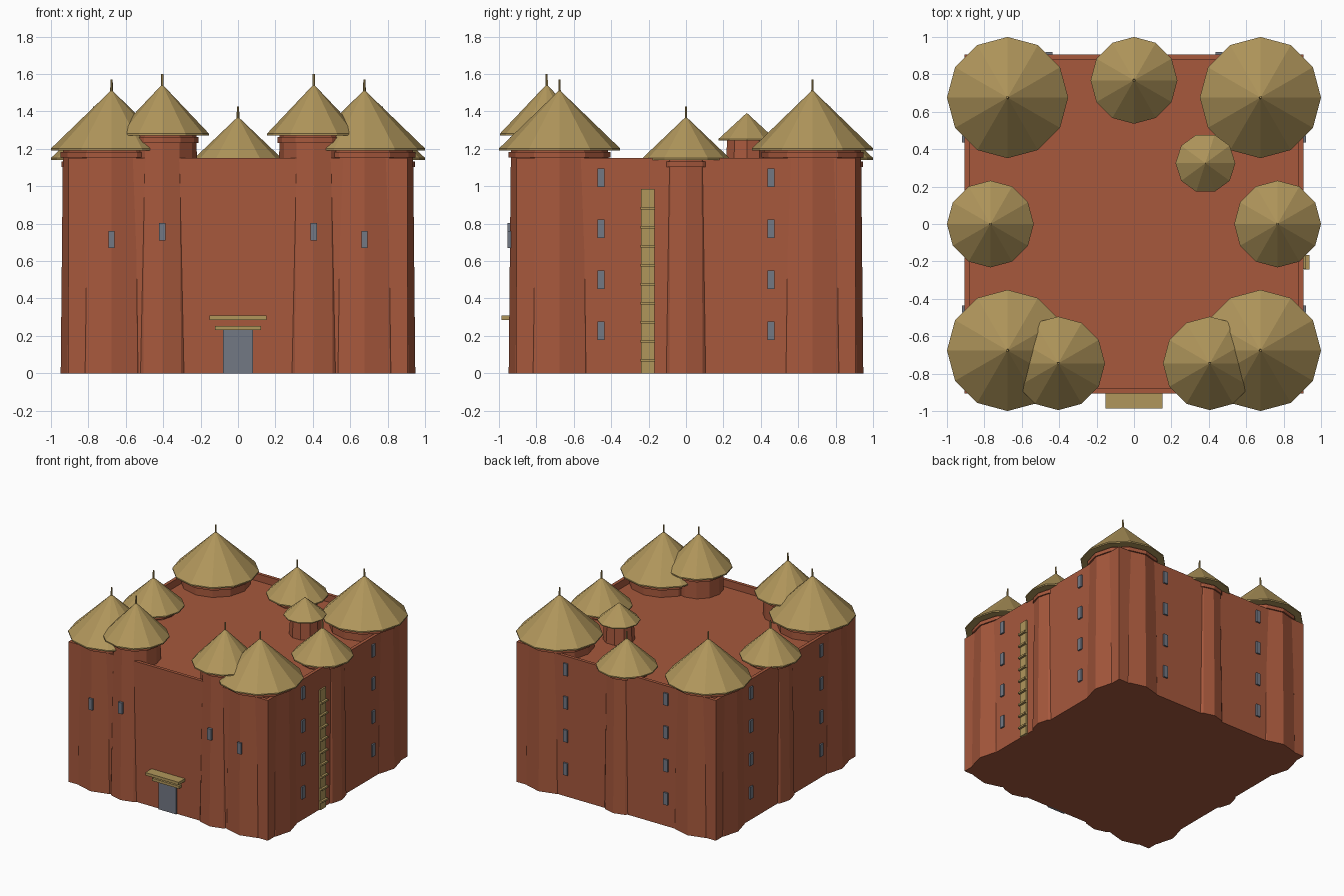
import bpy, bmesh, math
from mathutils import Vector

if "Cube" in bpy.data.objects:
    bpy.data.objects.remove(bpy.data.objects["Cube"])


def material(name, rgb):
    m = bpy.data.materials.new(name)
    m.diffuse_color = (*rgb, 1)
    m.use_nodes = True
    m.node_tree.nodes["Principled BSDF"].inputs["Base Color"].default_value = m.diffuse_color
    return m


CLAY = material("red_clay", (0.385, 0.098, 0.046))
THATCH = material("straw_thatch", (0.435, 0.305, 0.105))
SLATE = material("grey_slate", (0.171, 0.188, 0.231))


def finish(bm, name, mat):
    bmesh.ops.recalc_face_normals(bm, faces=bm.faces)
    me = bpy.data.meshes.new(name)
    bm.to_mesh(me)
    bm.free()
    me.materials.append(mat)
    ob = bpy.data.objects.new(name, me)
    bpy.context.collection.objects.link(ob)
    return ob


def box(name, lo, hi, mat):
    """Box between two corners."""
    bm = bmesh.new()
    bmesh.ops.create_cube(bm, size=1)
    lo, hi = Vector(lo), Vector(hi)
    for v in bm.verts:
        v.co = Vector([a + (b - a) * (c + 0.5) for a, b, c in zip(lo, hi, v.co)])
    return finish(bm, name, mat)


def lathe(name, x, y, profile, sides, mat):
    """Faceted solid from (radius, z) rings; radius 0 makes a tip."""
    bm = bmesh.new()
    rings = []
    for r, z in profile:
        if r == 0:
            rings.append([bm.verts.new((x, y, z))] * sides)
        else:
            rings.append([bm.verts.new((x + r * math.cos(math.tau * i / sides),
                                        y + r * math.sin(math.tau * i / sides), z))
                          for i in range(sides)])
    for a, b in zip(rings, rings[1:]):
        for i in range(sides):
            j = (i + 1) % sides
            quad = [a[i], a[j], b[j], b[i]]
            bm.faces.new(list(dict.fromkeys(quad)))
    for ring in (rings[0], rings[-1]):
        if ring[0] is not ring[1]:
            bm.faces.new(ring)
    return finish(bm, name, mat)


def tower(name, x, y, r0, r1, roof_r, eave, apex, tip):
    """Tapered tower, collar under the eave, conical roof and finial."""
    lathe(name, x, y, [(r0, 0), (r1, eave + 0.002)], 12, CLAY)
    lathe(name + "_collar", x, y,
          [(r1 + 0.012, eave - 0.045), (r1 + 0.012, eave - 0.015)], 12, CLAY)
    lathe(name + "_roof", x, y,
          [(roof_r, eave - 0.006), (roof_r, eave + 0.004), (0, apex)], 12, THATCH)
    lathe(name + "_finial", x, y, [(0.008, apex - 0.03), (0.006, tip)], 6, THATCH)


# Main block with a sunken roof terrace behind a parapet
body = box("main_walls", (-0.906, -0.906, 0), (0.906, 0.906, 1.152), CLAY)
bm = bmesh.new()
bm.from_mesh(body.data)
top = [f for f in bm.faces if f.normal.z > 0.9]
bmesh.ops.inset_region(bm, faces=top, thickness=0.038)
floor = bmesh.ops.extrude_face_region(bm, geom=top)
bmesh.ops.translate(bm, vec=(0, 0, -0.06),
                    verts=[g for g in floor["geom"] if isinstance(g, bmesh.types.BMVert)])
bmesh.ops.delete(bm, geom=[f for f in top if f.is_valid], context="FACES")
bmesh.ops.recalc_face_normals(bm, faces=bm.faces)
bm.to_mesh(body.data)
bm.free()

# Towers: corners, beside the entrance, mid-wall
for s in (-1, 1):
    for t in (-1, 1):
        tower("corner_tower", s * 0.676, t * 0.676, 0.272, 0.26, 0.324, 1.198, 1.515, 1.57)
    tower("gate_tower", s * 0.405, -0.745, 0.203, 0.183, 0.25, 1.277, 1.545, 1.60)
    tower("side_tower", s * 0.768, 0, 0.178, 0.165, 0.232, 1.147, 1.372, 1.427)
tower("back_tower", 0, 0.768, 0.178, 0.165, 0.232, 1.147, 1.372, 1.427)

# Small granary on the terrace
lathe("granary", 0.382, 0.325, [(0.12, 1.08), (0.11, 1.252)], 10, CLAY)
lathe("granary_roof", 0.382, 0.325, [(0.16, 1.245), (0.16, 1.252), (0, 1.392)], 10, THATCH)

# Four window rows on the sides and back
for k in range(4):
    z = 0.228 + 0.2725 * k
    for u in (-0.455, 0.455):
        for s in (-1, 1):
            box("side_window", (s * 0.912 - 0.007, u - 0.019, z - 0.05),
                (s * 0.912 + 0.007, u + 0.019, z + 0.05), SLATE)
        box("back_window", (u - 0.019, 0.905, z - 0.05), (u + 0.019, 0.919, z + 0.05), SLATE)

# Front tower windows
for s in (-1, 1):
    for x, z in ((0.676, 0.715), (0.405, 0.757)):
        box("front_window", (s * x - 0.017, -0.954, z - 0.046),
            (s * x + 0.017, -0.925, z + 0.046), SLATE)

# Entrance
box("door", (-0.08, -0.918, 0), (0.08, -0.90, 0.232), SLATE)
box("door_lintel", (-0.122, -0.94, 0.23), (0.122, -0.90, 0.252), THATCH)
box("door_canopy", (-0.152, -0.987, 0.286), (0.152, -0.90, 0.309), THATCH)

# Notched plank ladder on the right side
box("ladder_plank", (0.90, -0.24, 0), (0.919, -0.168, 0.985), THATCH)
for k in range(9):
    z = 0.07 + 0.1015 * k
    box("ladder_rung", (0.91, -0.243, z - 0.007), (0.937, -0.165, z + 0.007), THATCH)
